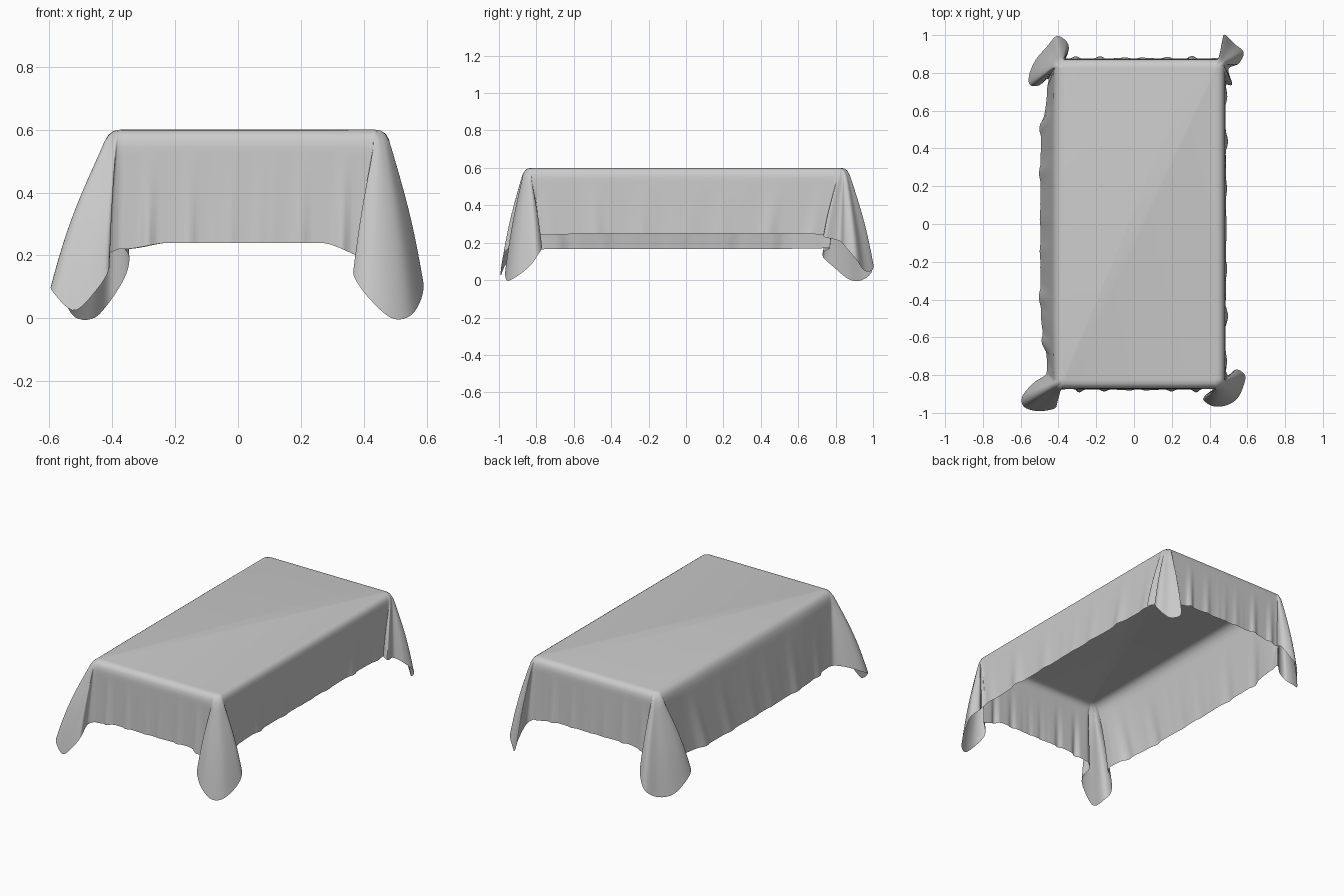
import bpy, bmesh, math
from mathutils import Vector

if "Cube" in bpy.data.objects:
    bpy.data.objects.remove(bpy.data.objects["Cube"])

X0, X1, Y0, Y1, TOP = -0.42, 0.48, -0.872, 0.872, 0.6
RAD, INSET = 0.05, 0.045
SIDE_N, CORNER_N, ROWS = 70, 44, 14

# hem outline of each hanging corner lobe, counter-clockwise seen from above
CORNERS = [
    # front right
    [(0.42, -0.875, 0.19), (0.375, -0.91, 0.165), (0.37, -0.935, 0.13), (0.42, -0.965, 0.06),
     (0.49, -0.96, 0.0), (0.55, -0.92, 0.01), (0.585, -0.84, 0.07), (0.585, -0.795, 0.13),
     (0.54, -0.77, 0.18), (0.50, -0.80, 0.22), (0.487, -0.78, 0.24)],
    # back right
    [(0.487, 0.74, 0.245), (0.52, 0.74, 0.23), (0.50, 0.82, 0.21), (0.555, 0.85, 0.18),
     (0.58, 0.91, 0.11), (0.53, 0.955, 0.05), (0.485, 1.0, 0.06), (0.47, 0.985, 0.13),
     (0.475, 0.90, 0.19), (0.44, 0.877, 0.22)],
    # back left
    [(-0.36, 0.877, 0.22), (-0.345, 0.93, 0.19), (-0.36, 0.97, 0.13), (-0.41, 0.995, 0.05),
     (-0.46, 0.94, 0.0), (-0.52, 0.87, 0.005), (-0.555, 0.79, 0.07), (-0.55, 0.735, 0.12),
     (-0.50, 0.735, 0.15), (-0.455, 0.77, 0.17), (-0.46, 0.72, 0.17)],
    # front left
    [(-0.46, -0.76, 0.165), (-0.47, -0.80, 0.16), (-0.53, -0.84, 0.15), (-0.59, -0.91, 0.11),
     (-0.585, -0.965, 0.08), (-0.52, -0.99, 0.025), (-0.45, -0.985, 0.09),
     (-0.41, -0.965, 0.155), (-0.415, -0.90, 0.20), (-0.38, -0.875, 0.22)],
]
CENTRES = [(X1 - RAD, Y0 + RAD), (X1 - RAD, Y1 - RAD), (X0 + RAD, Y1 - RAD), (X0 + RAD, Y0 + RAD)]
# for the side after each corner: (axis, outward sign, hem coordinate, hem height)
SIDES = [(0, 1, 0.487, 0.25), (1, 1, 0.878, 0.242), (0, -1, -0.495, 0.166), (1, -1, -0.878, 0.24)]


def spline(pts, t):
    """Point on a Catmull-Rom curve through pts, t in 0..1."""
    n = len(pts) - 1
    i = min(int(t * n), n - 1)
    f = t * n - i
    a, b, c, d = (Vector(pts[min(max(j, 0), n)]) for j in (i - 1, i, i + 1, i + 2))
    return 0.5 * (2 * b + (c - a) * f + (2 * a - 5 * b + 4 * c - d) * f ** 2
                  + (3 * b - a - 3 * c + d) * f ** 3)


def arc(corner, u, r):
    ang = math.radians(90 * (corner - 1 + u))
    cx, cy = CENTRES[corner]
    return Vector((cx + r * math.cos(ang), cy + r * math.sin(ang), TOP))


def column(inner, edge, hem, bow, ripple):
    """One strip of cloth from the flat top, over the rounded edge, down to the hem."""
    start = edge.lerp(hem, 0.15)
    pts = [inner.lerp(edge, q).lerp(edge.lerp(start, q), q) for q in (0, 0.25, 0.5, 0.75)]
    for k in range(ROWS + 1):
        t = 0.15 + 0.85 * k / ROWS
        p = edge.lerp(hem, t)
        s = bow * math.sin(math.pi * (t - 0.15) / 0.85)
        p.x += (hem.x - edge.x) * s
        p.y += (hem.y - edge.y) * s
        pts.append(p + ripple * ((t - 0.15) / 0.85) ** 1.3)
    return pts


columns = []
for c in range(4):
    # corner lobe
    for i in range(CORNER_N):
        u = i / CORNER_N
        columns.append(column(arc(c, u, RAD - INSET), arc(c, u, RAD), spline(CORNERS[c], u),
                              0.07, Vector((0, 0, 0))))
    # straight skirt with soft ripples that grow toward the corners
    n = (c + 1) % 4
    axis, sign, coord, height = SIDES[c]
    h0, h1 = Vector(CORNERS[c][-1]), Vector(CORNERS[n][0])
    for i in range(SIDE_N):
        u = i / SIDE_N
        e = min(u, 1 - u) / 0.2
        w = 1.0 if e >= 1 else e * e * (3 - 2 * e)
        hem = h0.lerp(h1, u)
        hem[axis] += (coord - hem[axis]) * w
        hem.z += (height - hem.z) * w
        amp = 0.004 + 0.009 * abs(2 * u - 1) ** 2
        wave = math.sin(41 * u + c) + 0.6 * math.sin(73 * u + 2 * c)
        ripple = Vector((0, 0, 0))
        ripple[axis] = sign * amp * max(wave, -0.2) * min(1, e * 2)
        columns.append(column(arc(c, 1, RAD - INSET).lerp(arc(n, 0, RAD - INSET), u),
                              arc(c, 1, RAD).lerp(arc(n, 0, RAD), u), hem, 0, ripple))

# draped sheet
bm = bmesh.new()
grid = [[bm.verts.new(p) for p in col] for col in columns]
for i, col in enumerate(grid):
    nxt = grid[(i + 1) % len(grid)]
    for k in range(len(col) - 1):
        bm.faces.new((col[k], col[k + 1], nxt[k + 1], nxt[k]))
bm.faces.new([col[0] for col in grid])
mesh = bpy.data.meshes.new("tablecloth")
bm.to_mesh(mesh)
bm.free()
cloth = bpy.data.objects.new("tablecloth", mesh)
bpy.context.collection.objects.link(cloth)
bpy.context.view_layer.objects.active = cloth
cloth.select_set(True)
bpy.ops.object.shade_smooth_by_angle(angle=math.radians(50))
